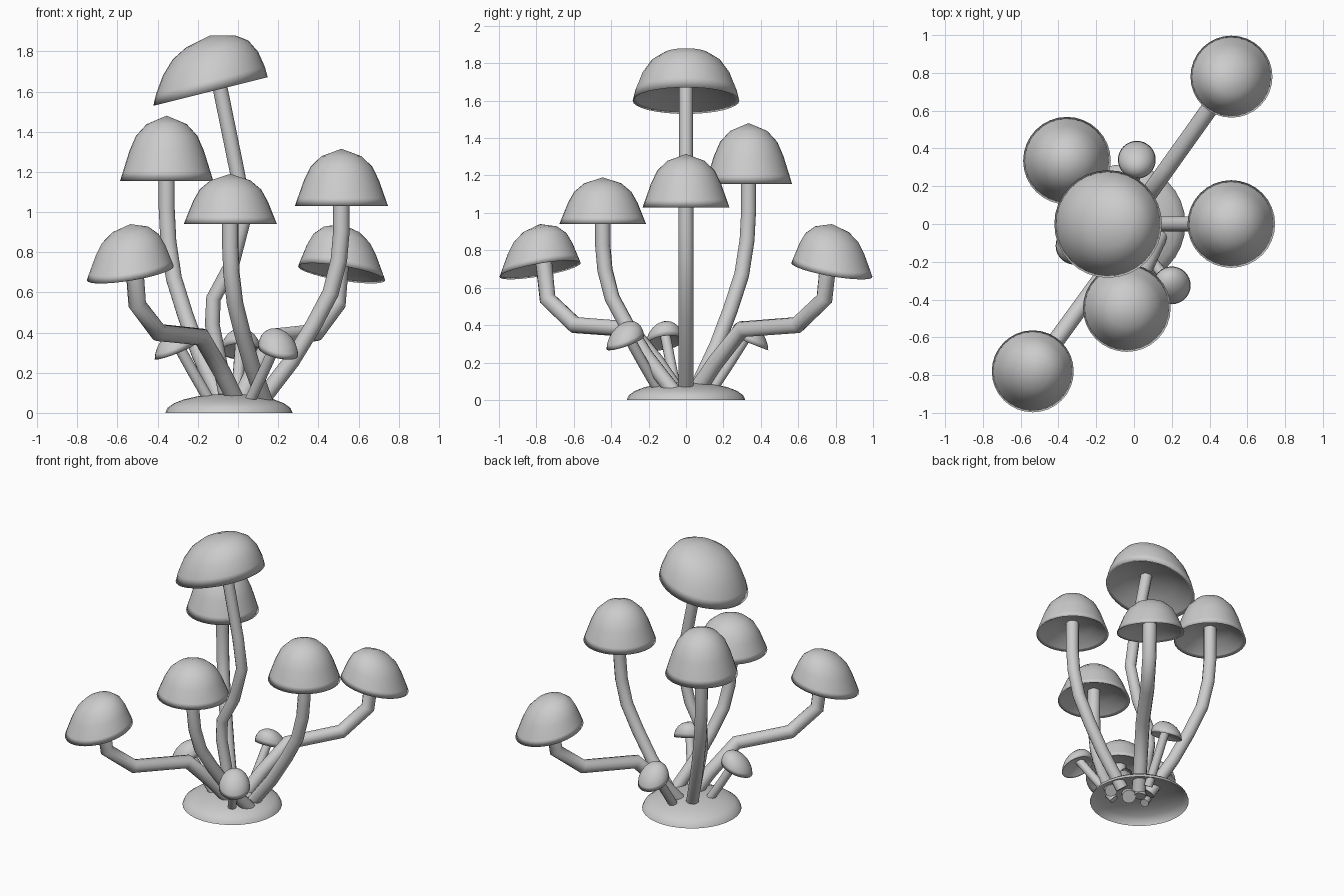
import bpy, bmesh, math

if "Cube" in bpy.data.objects:
    bpy.data.objects.remove(bpy.data.objects["Cube"])

# one mid-grey for every part
GREY = bpy.data.materials.new("mid_grey")
GREY.diffuse_color = (.52, .52, .52, 1)
GREY.use_nodes = True
GREY.node_tree.nodes["Principled BSDF"].inputs["Base Color"].default_value = GREY.diffuse_color


def finish(obj, angle):
    """Smooth shading and the grey material."""
    bpy.ops.object.select_all(action='DESELECT')
    obj.select_set(True)
    bpy.context.view_layer.objects.active = obj
    bpy.ops.object.shade_smooth_by_angle(angle=math.radians(angle))
    obj.data.materials.append(GREY)


def lathe(name, center, r, h, profile, slope=(0, 0), sides=32):
    """Revolve a (radius, height) profile, then shear it upward along slope."""
    bm = bmesh.new()
    cx, cy, cz = center
    rings = []
    for pr, pz in profile:
        ring = []
        for i in range(sides if pr > 0 else 1):
            a = 2 * math.pi * i / sides
            x, y = r * pr * math.cos(a), r * pr * math.sin(a)
            z = h * pz + slope[0] * x + slope[1] * y
            ring.append(bm.verts.new((cx + x, cy + y, cz + z)))
        rings.append(ring)
    for a, b in zip(rings, rings[1:]):
        for i in range(sides):
            j = (i + 1) % sides
            if len(a) == 1:
                bm.faces.new((a[0], b[j], b[i]))
            elif len(b) == 1:
                bm.faces.new((a[i], a[j], b[0]))
            else:
                bm.faces.new((a[i], a[j], b[j], b[i]))
    bmesh.ops.recalc_face_normals(bm, faces=bm.faces)
    me = bpy.data.meshes.new(name)
    bm.to_mesh(me)
    bm.free()
    obj = bpy.data.objects.new(name, me)
    bpy.context.collection.objects.link(obj)
    finish(obj, 180)   # soft all over, so the rim rolls under


def stem(name, base, tip, path, height, r):
    """Tube in the upright plane from base to tip; path is (fraction across, fraction up)."""
    cu = bpy.data.curves.new(name, 'CURVE')
    cu.dimensions = '3D'
    cu.bevel_depth = r
    cu.bevel_resolution = 4
    cu.use_fill_caps = True
    sp = cu.splines.new('POLY')
    sp.points.add(len(path) - 1)
    for p, (t, z) in zip(sp.points, path):
        p.co = (base[0] + t * (tip[0] - base[0]),
                base[1] + t * (tip[1] - base[1]), z * height, 1)
    obj = bpy.data.objects.new(name, cu)
    bpy.context.collection.objects.link(obj)
    bpy.ops.object.select_all(action='DESELECT')
    obj.select_set(True)
    bpy.context.view_layer.objects.active = obj
    bpy.ops.object.convert(target='MESH')
    finish(bpy.context.view_layer.objects.active, 50)


# cross-sections: a round arc, a hollow underside, a dome and a flared bell
ARC = [(math.cos(i * math.pi / 12), math.sin(i * math.pi / 12)) for i in range(6)] + [(0, 1)]
UNDER = [(0, .3), (.55, .22), (.92, .04)]
BUTTON = UNDER + ARC
DOME = UNDER + [(1, 0), (.95, .2), (.83, .5), (.66, .74), (.43, .89), (0, 1)]
BELL = UNDER + [(1, 0), (.94, .14), (.8, .46), (.66, .69), (.43, .87), (0, 1)]

# low mound the cluster grows from, open underneath
lathe("mound", (-.045, 0, 0), .317, .095, ARC)

# tallest mushroom with a wavering stem and a leaning cap
lathe("tall_cap", (-.137, 0, 1.6), .285, .28, DOME, (.25, 0))
stem("tall_stem", (0, 0), (-.1, 0),
     [(.5, .04), (1.28, .44), (1.22, .57), (.3, .74), (-.3, .97), (0, 1.18), (1.1, 1.72)], 1, .037)

# three upright mushrooms whose stems bow outward then rise
BOW = [(0, .04), (.4, .25), (.66, .42), (.87, .58), (.97, .74), (1, .88), (1, 1.1)]
for side, base, tip, rim, h in [("back_left", (-.08, .05), (-.355, .335), 1.155, .325),
                                ("front", (.14, -.06), (-.038, -.445), .94, .25),
                                ("right", (.1, 0), (.515, 0), 1.03, .285)]:
    lathe(side + "_cap", (*tip, rim), .232, h, BELL)
    stem(side + "_stem", base, tip, BOW, rim, .041)

# two low mushrooms on elbowed stems, opposite each other
ELBOW = [(0, .04), (.15, .2), (.35, .378), (.76, .4), (.965, .54), (1, .78)]
for side, s in (("low_front_left", -1), ("low_back_right", 1)):
    lathe(side + "_cap", (s * .526 - .01, s * .78, .695), .217, .245, BELL, (-s * .16, -s * .17))
    stem(side + "_stem", (0, s * .05), (s * .515 - .005, s * .765), ELBOW, 1, .045)

# three small buttons around the foot, tilted outward
STRAIGHT = [(0, .04), (.5, .2), (.95, .35)]
for side, base, tip in [("front", (.05, -.14), (.2, -.325)),
                        ("left", (-.13, -.05), (-.315, -.115)),
                        ("back", (-.01, .13), (.015, .34))]:
    k = -.4 / math.hypot(*tip)
    lathe("button_cap_" + side, (*tip, .305), .1, .11, BUTTON, (k * tip[0], k * tip[1]))
    stem("button_stem_" + side, base, tip, STRAIGHT, 1, .028)
